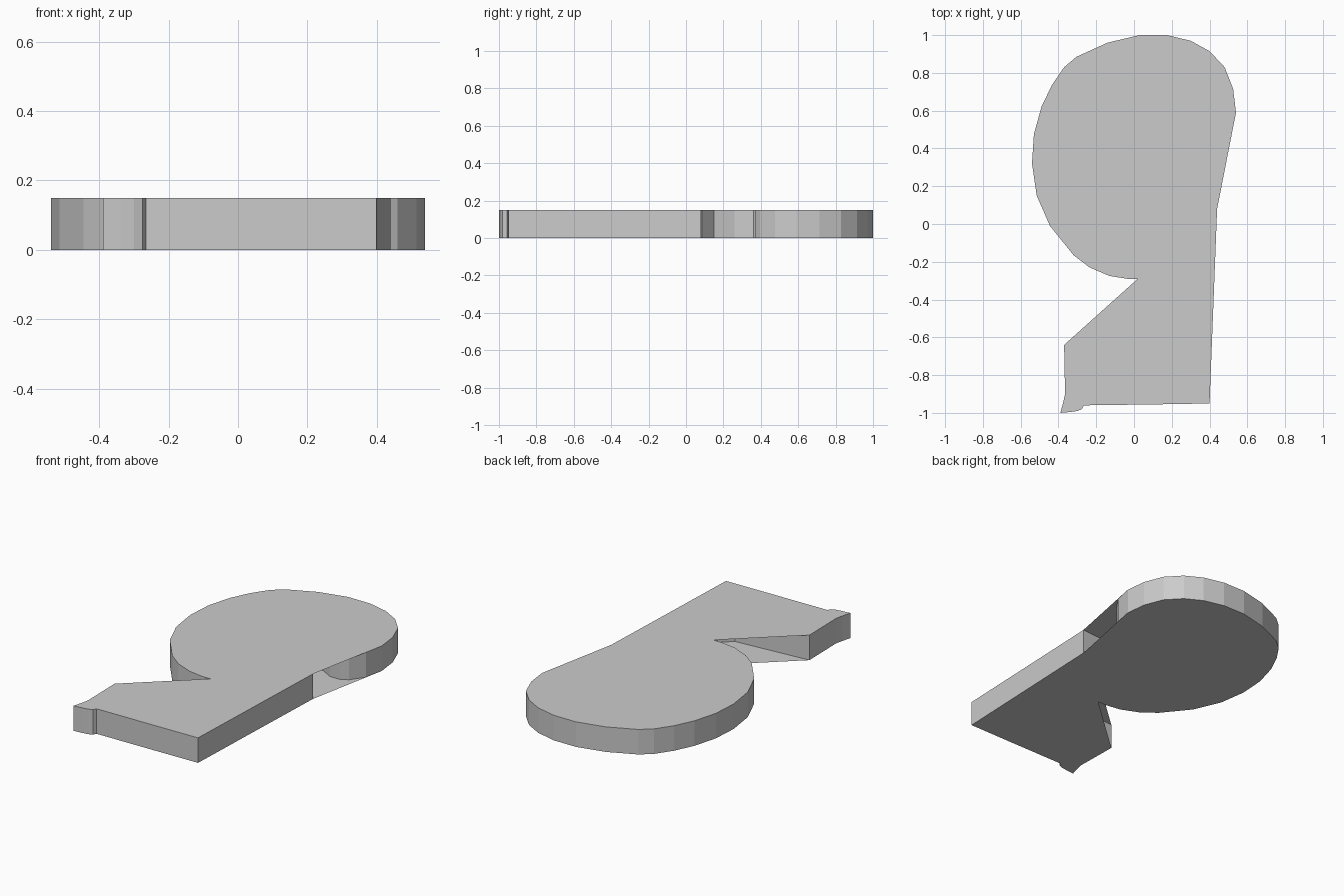
import bpy, bmesh

HEIGHT = 0.15

# Cap outline, split at the two side recesses
head_top = [(0.02, -0.29), (-0.035, -0.29), (-0.13, -0.275), (-0.235, -0.23),
            (-0.32, -0.165), (-0.445, -0.01), (-0.515, 0.15), (-0.54, 0.32),
            (-0.53, 0.475), (-0.49, 0.62), (-0.435, 0.735), (-0.37, 0.83),
            (-0.305, 0.885), (-0.14, 0.96), (0.03, 1.0), (0.175, 1.0),
            (0.30, 0.97), (0.40, 0.915), (0.48, 0.83), (0.525, 0.715),
            (0.54, 0.59)]
shaft = [(0.44, 0.08), (0.40, -0.95), (0.11, -0.955), (-0.265, -0.96),
         (-0.275, -0.98), (-0.30, -0.99), (-0.335, -0.995), (-0.39, -1.0),
         (-0.375, -0.945), (-0.365, -0.90), (-0.37, -0.64)]

# Walls sink behind the caps at the recesses
right_recess = [(0.515, 0.475), (0.46, 0.395), (0.42, 0.37), (0.35, 0.37),
                (0.28, 0.41), (0.19, 0.42), (0.11, 0.36), (0.08, 0.26),
                (0.11, 0.15), (0.19, 0.09), (0.32, 0.07)]
left_recess = [(0.10, -0.605), (0.17, -0.54), (0.18, -0.43), (0.12, -0.33)]


def finish(name, bm):
    mesh = bpy.data.meshes.new(name)
    bm.to_mesh(mesh)
    bm.free()
    bpy.context.collection.objects.link(bpy.data.objects.new(name, mesh))


# Top and bottom plates (outline runs clockwise seen from above)
outline = head_top + shaft
for name, z in (("top_plate", HEIGHT), ("bottom_plate", 0.0)):
    bm = bmesh.new()
    pts = outline[::-1] if z else outline
    face = bm.faces.new([bm.verts.new((x, y, z)) for x, y in pts])
    bmesh.ops.triangulate(bm, faces=[face])
    finish(name, bm)

# Side wall following the recessed outline
wall = head_top + right_recess + shaft + left_recess
bm = bmesh.new()
low = [bm.verts.new((x, y, 0)) for x, y in wall]
high = [bm.verts.new((x, y, HEIGHT)) for x, y in wall]
for i in range(len(wall)):
    j = (i + 1) % len(wall)
    bm.faces.new((low[j], low[i], high[i], high[j]))
finish("side_wall", bm)
